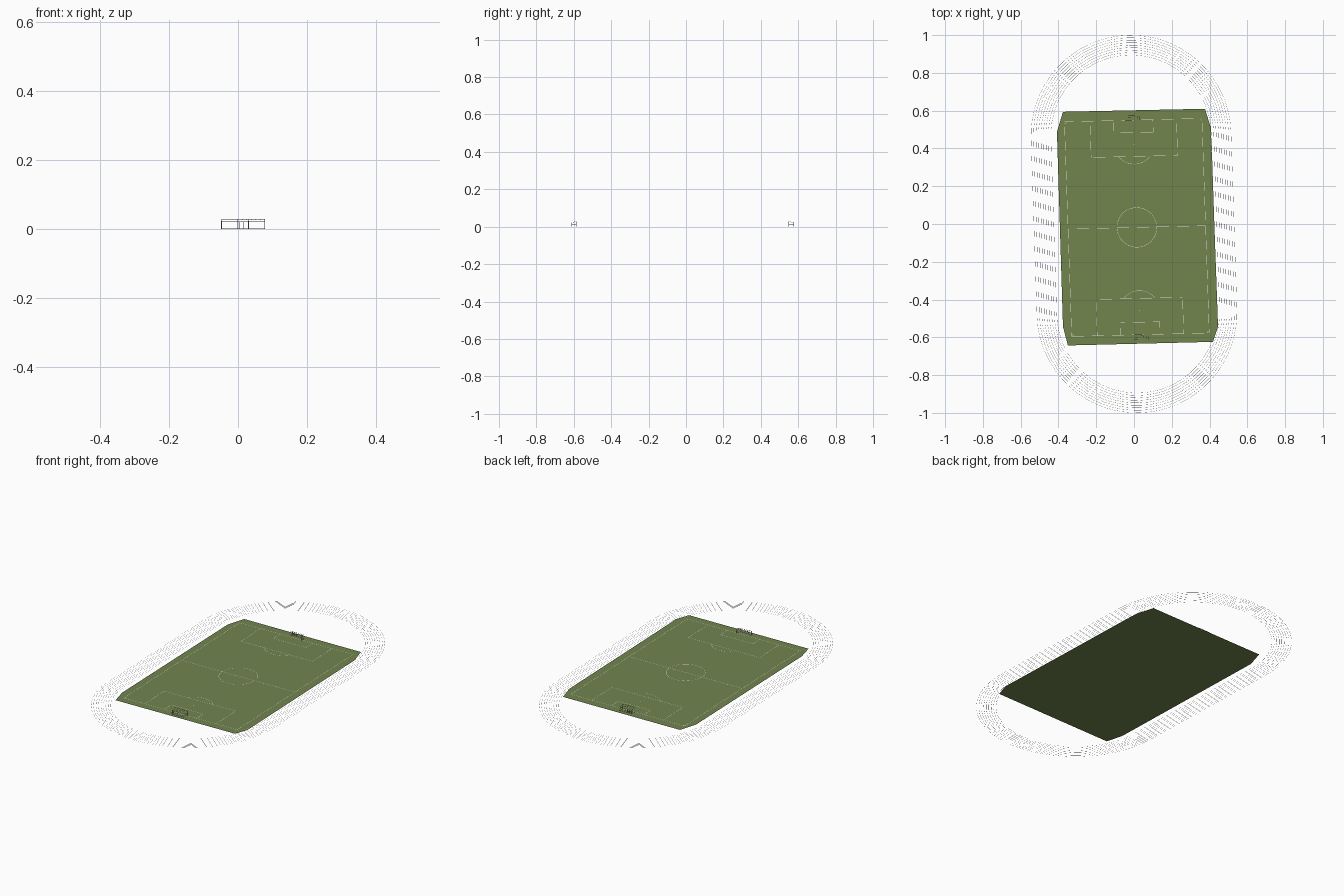
import bpy, bmesh, math
from mathutils import Vector

if "Cube" in bpy.data.objects:
    bpy.data.objects.remove(bpy.data.objects["Cube"])


def material(name, rgb):
    m = bpy.data.materials.new(name)
    m.diffuse_color = (*rgb, 1.0)
    m.use_nodes = True
    m.node_tree.nodes["Principled BSDF"].inputs["Base Color"].default_value = m.diffuse_color
    return m


GRASS = material("grass green", (0.165, 0.232, 0.076))
WHITE = material("line white", (0.95, 0.95, 0.93))
FRAME = material("goal grey", (0.28, 0.28, 0.33))


def finish(bm, name, mat):
    me = bpy.data.meshes.new(name)
    bm.to_mesh(me)
    bm.free()
    me.materials.append(mat)
    ob = bpy.data.objects.new(name, me)
    bpy.context.collection.objects.link(ob)
    return ob


def ribbon(bm, pts, width, z, closed=False):
    """Flat mitred strip along a path, facing up."""
    pts = [Vector(p) for p in pts]
    n = len(pts)
    rows = []
    for i, p in enumerate(pts):
        a = pts[i - 1] if (closed or i > 0) else None
        b = pts[(i + 1) % n] if (closed or i < n - 1) else None
        d1 = (p - a).normalized() if a is not None else (b - p).normalized()
        d2 = (b - p).normalized() if b is not None else d1
        n1, n2 = Vector((-d1.y, d1.x)), Vector((-d2.y, d2.x))
        m = (n1 + n2).normalized()
        off = m * (width / 2 / max(0.3, m.dot(n1)))
        rows.append([bm.verts.new((*(p + off), z)), bm.verts.new((*(p - off), z))])
    for i in range(n if closed else n - 1):
        r, s = rows[i], rows[(i + 1) % n]
        bm.faces.new((r[0], r[1], s[1], s[0]))


def field(u, v):
    """Pitch coordinates (slightly turned) to world."""
    return (0.015 + u - 0.034 * v, -0.018 + 0.025 * u + v)


def arc(cu, cv, r, a0, a1, n):
    return [field(cu + r * math.cos(math.radians(a0 + (a1 - a0) * i / n)),
                  cv + r * math.sin(math.radians(a0 + (a1 - a0) * i / n))) for i in range(n + 1)]


# grass with clipped corners
bm = bmesh.new()
outline = [(-0.376, 0.594), (-0.408, 0.488), (-0.376, -0.544), (-0.35, -0.643),
           (0.418, -0.624), (0.445, -0.544), (0.407, 0.509), (0.376, 0.61)]
bm.faces.new([bm.verts.new((x, y, 0)) for x, y in outline])
finish(bm, "pitch_grass", GRASS)

# pitch markings
HW, HL, W, Z = 0.364, 0.568, 0.0016, 0.0006
bm = bmesh.new()
ribbon(bm, [field(-HW, -HL), field(HW, -HL), field(HW, HL), field(-HW, HL)], W, Z, True)
ribbon(bm, [field(-HW, 0), field(HW, 0)], W, Z)
ribbon(bm, arc(0, 0, 0.105, 0, 360, 48)[:-1], W, Z, True)
for s in (1, -1):
    for half, depth in ((0.229, 0.192), (0.104, 0.066)):   # penalty and goal boxes
        ribbon(bm, [field(-half, s * HL), field(-half, s * (HL - depth)),
                    field(half, s * (HL - depth)), field(half, s * HL)], W, Z)
    spot = s * (HL - 0.128)
    ribbon(bm, arc(0, spot, 0.105, -s * 90 - 52.5, -s * 90 + 52.5, 16), W, Z)
    bm.faces.new([bm.verts.new((*q, Z)) for q in arc(0, spot, 0.002, 0, 360, 10)[:-1]])
    for t in (1, -1):                                      # corner arcs
        mid = math.degrees(math.atan2(-s, -t))
        ribbon(bm, arc(t * HW, s * HL, 0.011, mid - 45, mid + 45, 6), W, Z)
finish(bm, "pitch_markings", WHITE)

# nine lane lines of the running track
bm = bmesh.new()
tilt = math.radians(1.9)
for k in range(9):
    r = 0.5295 - 0.0131 * k
    loop = []
    for s in (1, -1):
        for i in range(33):
            a = tilt + math.pi * i / 32 + (0 if s > 0 else math.pi)
            loop.append((-0.0156 * s + r * math.cos(a), 0.47 * s + r * math.sin(a)))
    ribbon(bm, loop, 0.0009, 0.0, True)
finish(bm, "track_lane_lines", WHITE)


def bar(bm, a, b, t):
    """Square bar between two points."""
    a, b = Vector(a), Vector(b)
    d = (b - a).normalized()
    side = d.cross(Vector((0, 0, 1)))
    side = side.normalized() if side.length > 0.01 else Vector((1, 0, 0))
    up = side.cross(d)
    ring = [[bm.verts.new(p + side * (i * t / 2) + up * (j * t / 2))
             for i, j in ((-1, -1), (1, -1), (1, 1), (-1, 1))] for p in (a, b)]
    for i in range(4):
        j = (i + 1) % 4
        bm.faces.new((ring[0][i], ring[0][j], ring[1][j], ring[1][i]))
    bm.faces.new(ring[0][::-1])
    bm.faces.new(ring[1])


# goals: posts, crossbar, lower back frame and net strands
G, TOP, BACK, DEEP = 0.039, 0.0285, 0.021, 0.026
for s, label in ((1, "back"), (-1, "front")):
    frame, net = bmesh.new(), bmesh.new()

    def P(u, d, z):
        return (*field(u - 0.004 * s, s * (HL + d)), z)

    T, N, B = 0.0012, 0.0004, 0.0005
    for u in (-G, G):
        bar(frame, P(u, 0, 0), P(u, 0, TOP), T)
        bar(frame, P(u, DEEP, 0), P(u, DEEP, BACK), T * 0.7)
        bar(frame, P(u, 0, TOP), P(u, DEEP, BACK), T * 0.7)
        bar(frame, P(u, 0, B), P(u, DEEP, B), T * 0.7)
        bar(net, P(u, DEEP / 2, 0), P(u, DEEP / 2, (TOP + BACK) / 2), N)
        bar(net, P(u, 0, BACK / 2), P(u, DEEP, BACK / 2), N)
    bar(frame, P(-G, 0, TOP), P(G, 0, TOP), T)
    bar(frame, P(-G, DEEP, BACK), P(G, DEEP, BACK), T * 0.7)
    bar(frame, P(-G, DEEP, B), P(G, DEEP, B), T * 0.7)
    for i in range(1, 6):                                  # back and roof net
        u = -G + 2 * G * i / 6
        bar(net, P(u, DEEP, 0), P(u, DEEP, BACK), N)
        bar(net, P(u, DEEP, BACK), P(u, 0, TOP), N)
    bar(net, P(-G, DEEP, BACK / 2), P(G, DEEP, BACK / 2), N)
    bar(net, P(-G, DEEP / 2, (TOP + BACK) / 2), P(G, DEEP / 2, (TOP + BACK) / 2), N)
    for b, part in ((frame, "frame"), (net, "net")):
        bmesh.ops.recalc_face_normals(b, faces=b.faces)
        finish(b, f"{label}_goal_{part}", FRAME)
